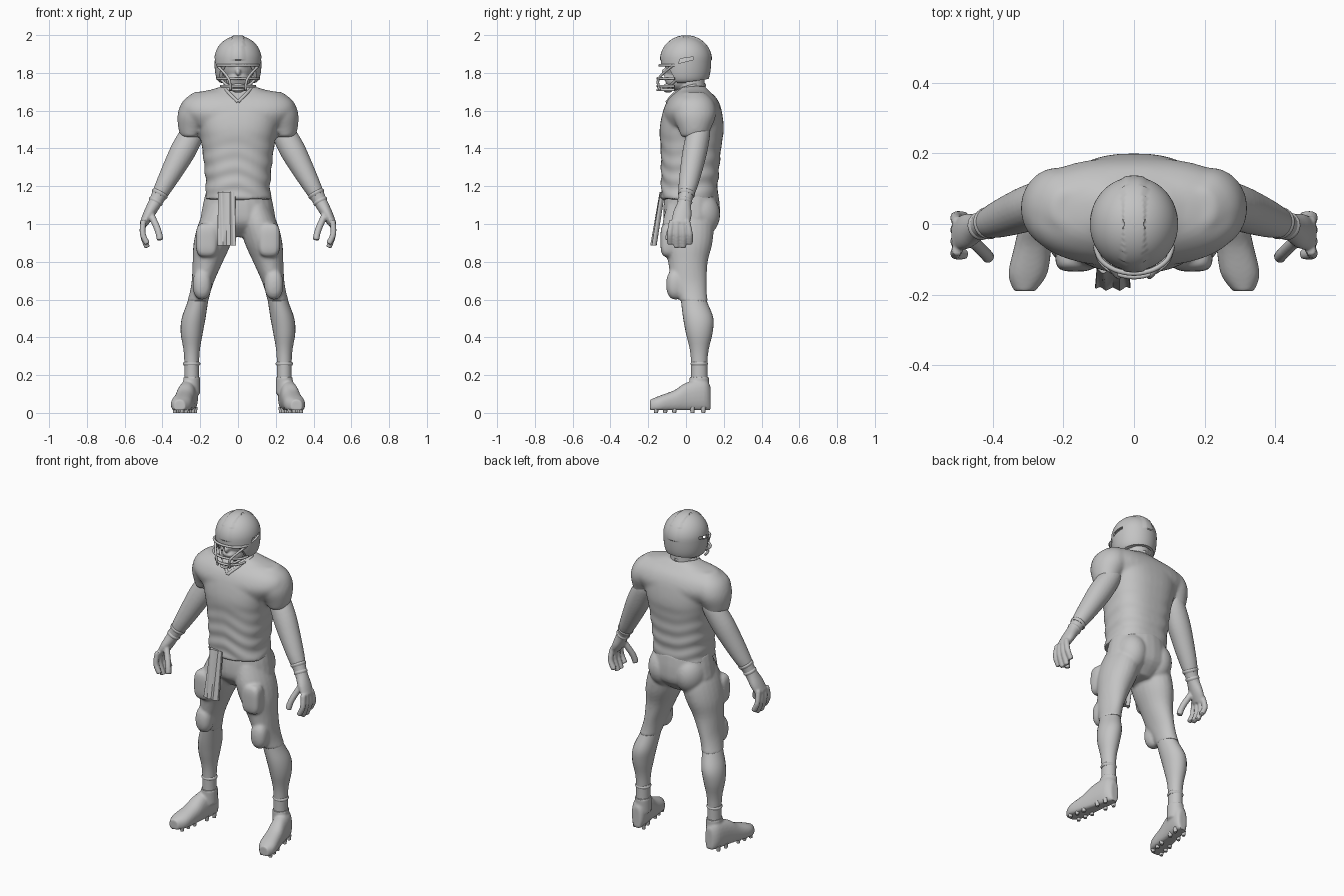
import bpy, bmesh, math
from mathutils import Vector, Matrix

default = bpy.data.objects.get("Cube")
if default:
    bpy.data.objects.remove(default)

clay = bpy.data.materials.new("plain grey")
clay.use_nodes = True
GREY = (.55, .55, .55, 1)
clay.diffuse_color = GREY
clay.node_tree.nodes["Principled BSDF"].inputs["Base Color"].default_value = GREY
UP = Vector((0, 0, 1))
SIDES = {"left": 1, "right": -1}


def smooth_path(stations, steps=4):
    """Catmull-Rom curve through stations holding a position and two radii."""
    points = [Vector(station) for station in stations]
    points = [points[0], *points, points[-1]]
    path = []
    for before, start, end, after in zip(points, points[1:], points[2:], points[3:]):
        for step in range(steps):
            t = step / steps
            bend = 2 * before - 5 * start + 4 * end - after
            twist = 3 * start - before - 3 * end + after
            path.append(start + ((end - before) * t + bend * t ** 2 + twist * t ** 3) / 2)
    return path + [points[-1]]


def sweep(bm, stations, side=1, facing=None, power=2, count=24, caps=True):
    """Skin rounded sections along a path; facing fixes the direction of every section."""
    path = smooth_path([(x * side, *rest) for x, *rest in stations])
    rings = []
    for i, point in enumerate(path):
        centre = Vector(point[:3])
        ahead, behind = path[min(i + 1, len(path) - 1)], path[max(i - 1, 0)]
        direction = facing or Vector(ahead[:3]) - Vector(behind[:3])
        turn = UP.rotation_difference(direction).to_matrix()
        ring = []
        for k in range(count):
            angle = math.tau * k / count
            u, v = [math.copysign(abs(w) ** (2 / power), w) for w in (math.cos(angle), math.sin(angle))]
            ring.append(bm.verts.new(centre + turn @ Vector((u * point[3], v * point[4], 0))))
        rings.append(ring)
    for low, high in zip(rings, rings[1:]):
        for k in range(count):
            n = (k + 1) % count
            bm.faces.new((low[k], low[n], high[n], high[k]))
    if caps:
        bm.faces.new(rings[0][::-1])
        bm.faces.new(rings[-1])


def loft(bm, axis, rows, side=1, **options):
    """Sweep along an axis rule; each row is a height and one or two radii."""
    sweep(bm, [(*axis(h), a, *(b or [a])) for h, a, *b in rows], side, **options)


def tube(bm, points, radius, side=1):
    sweep(bm, [(*point, radius, radius) for point in points], side, count=12)


def band(bm, axis, height, radius, side):
    """A slim raised cuff around a limb."""
    rows = [(height + step, radius - abs(step) / 2) for step in (-.01, 0, .01)]
    loft(bm, axis, rows, side)


def ball(bm, centre, size, power=2):
    """Ellipsoid, squarer with a higher power."""
    made = bmesh.ops.create_uvsphere(bm, u_segments=32, v_segments=24, radius=1)
    for v in made["verts"]:
        shape = [math.copysign(abs(c) ** (2 / power), c) * s for c, s in zip(v.co, size)]
        v.co = Vector(centre) + Vector(shape)


def finish(name, bm, voxel=0, relax=3, cutter=None, shell=0):
    """Turn the bmesh into a shaded object, with its modifiers applied."""
    bmesh.ops.recalc_face_normals(bm, faces=bm.faces)
    obj = bpy.data.objects.new(name, bpy.data.meshes.new(name))
    bm.to_mesh(obj.data)
    bm.free()
    bpy.context.collection.objects.link(obj)
    if shell:
        mod = obj.modifiers.new("Shell", 'SOLIDIFY')
        mod.thickness = shell
    if cutter:
        mod = obj.modifiers.new("Cut", 'BOOLEAN')
        mod.object = cutter
    if voxel:
        mod = obj.modifiers.new("Blend", 'REMESH')
        mod.mode, mod.voxel_size = 'VOXEL', voxel
        mod = obj.modifiers.new("Relax", 'SMOOTH')
        mod.iterations = relax
    if obj.modifiers:
        graph = bpy.context.evaluated_depsgraph_get()
        baked = bpy.data.meshes.new_from_object(obj.evaluated_get(graph))
        obj.modifiers.clear()
        obj.data = baked
    obj.data.materials.clear()
    obj.data.materials.append(clay)
    bpy.ops.object.select_all(action='DESELECT')
    obj.select_set(True)
    bpy.context.view_layer.objects.active = obj
    bpy.ops.object.shade_smooth_by_angle(angle=math.radians(40))
    return obj


# Axis rules: where the centre of each body part runs at a given height
def trunk_axis(z): return 0, z / 25 - .03, z
def sleeve_axis(z): return .615 - z / 4, .045, z
def hip_axis(z): return 0, .03, z
def leg_axis(z): return min(.245, .36 - z / 4), min(.07, max(.01, .19 - z / 4)), z
def arm_axis(z): return 1.04 - .54 * z, z / 5 - .23, z
def towel_axis(z): return -.06, z / 6 - .32, z
def shoe_line(t): return .25 + .06 * t, .13 - .32 * t


# Jersey: trunk, shoulder yoke and padded sleeves blended together, with soft folds at the waist
bm = bmesh.new()
loft(bm, trunk_axis, [(1.13, .18, .15), (1.2, .17, .15), (1.4, .19, .16), (1.5, .21, .17), (1.6, .23, .155),
                      (1.66, .22, .13), (1.7, .17, .09), (1.73, .08, .06)], facing=UP, power=2.5, count=40)
loft(bm, trunk_axis, [(1.52, .24, .14), (1.59, .3, .155), (1.65, .29, .135), (1.69, .23, .1), (1.71, .15, .07)],
     facing=UP, power=2.5, count=40)
for side in SIDES.values():
    loft(bm, sleeve_axis, [(1.46, .05, .07), (1.5, .075, .085), (1.58, .1, .115), (1.65, .09, .1), (1.7, .04, .05)],
         side, facing=UP)
jersey = finish("jersey", bm, voxel=.009, relax=10)
for v in jersey.data.vertices:
    x, y, z = v.co
    fade = max(0, min(1, 6 - 4 * z)) if abs(x) < .2 else 0
    v.co += v.normal * fade * math.sin(75 * z + 9 * abs(x) + 2 * math.sin(14 * x + 9 * y)) / 350

# Collar with a V at the front
bm = bmesh.new()
for side in SIDES.values():
    tube(bm, [(0, -.1, 1.645), (.05, -.055, 1.695), (.075, .03, 1.73), (0, .1, 1.735)], .009, side)
finish("collar", bm)

# Trousers: hips, seat, thighs and the pads under the cloth, ending below the knee
bm = bmesh.new()
loft(bm, hip_axis, [(1.17, .17, .14), (1.08, .19, .15), (1, .19, .14), (.93, .08, .07)], facing=UP)
for side in SIDES.values():
    ball(bm, (.09 * side, .075, 1.05), (.09, .105, .12))
    loft(bm, leg_axis, [(1.1, .08, .11), (1, .1, .135), (.9, .1, .13), (.8, .08, .105), (.7, .06, .095),
                        (.64, .055, .08), (.59, .056, .073)], side, facing=UP)
    ball(bm, (.165 * side, -.09, .915), (.058, .045, .09), power=3.5)
    ball(bm, (.19 * side, -.055, .68), (.05, .05, .08), power=2.3)
finish("trousers", bm, voxel=.008, relax=5)

for label, side in SIDES.items():
    # Lower leg and sock band
    bm = bmesh.new()
    loft(bm, leg_axis, [(.65, .05, .06), (.58, .055, .07), (.5, .063, .08), (.42, .058, .07), (.3, .04, .045),
                        (.1, .04, .045)], side, facing=UP)
    finish(label + "_lower_leg", bm)
    bm = bmesh.new()
    band(bm, leg_axis, .26, .046, side)
    finish(label + "_sock_band", bm)

    # Shoe from heel to toe, flattened underneath, with an ankle cuff
    bm = bmesh.new()
    outline = [(0, .025, .07), (.1, .045, .09), (.4, .05, .08), (.6, .053, .06), (.85, .055, .045), (1, .03, .035)]
    sweep(bm, [(*shoe_line(t), height, width, height) for t, width, height in outline],
          side, facing=Vector((0, -1, 0)), power=2.3)
    loft(bm, leg_axis, [(.1, .045, .05), (.19, .045, .052)], side, facing=UP)
    for v in bm.verts:
        v.co.z = max(v.co.z, .014)
    finish(label + "_shoe", bm, voxel=.007)
    bm = bmesh.new()
    for t in (.12, .3, .6, .75, .9):
        x, y = shoe_line(t)
        for offset in (-.03, .03):
            place = Matrix.Translation(((x + offset) * side, y, .015))
            bmesh.ops.create_cone(bm, cap_ends=True, segments=10, radius1=.01, radius2=.014, depth=.03, matrix=place)
    finish(label + "_cleats", bm)

    # Arm and hand: four fingers and a thumb, each from tip to knuckle
    bm = bmesh.new()
    loft(bm, arm_axis, [(1, .022, .045), (1.05, .03, .05), (1.12, .036), (1.2, .048, .05), (1.3, .06),
                        (1.4, .068, .065), (1.5, .06), (1.56, .04)], side)
    for finger in range(4):
        y = .035 * finger - .085
        tip = .895 if finger in (0, 3) else .875
        tube(bm, [(.48, y, tip), (.505, y, .95), (.5, .75 * y - .01, 1.02)], .016, side)
    tube(bm, [(.412, -.095, .915), (.425, -.08, .97), (.465, -.04, 1.06)], .018, side)
    finish(label + "_arm", bm, voxel=.006)
    bm = bmesh.new()
    band(bm, arm_axis, 1.12, .04, side)
    band(bm, arm_axis, 1.16, .046, side)
    finish(label + "_wristband", bm)

# Towel tucked in the waist, with pleats
bm = bmesh.new()
loft(bm, towel_axis, [(.885, .05, .012), (1.17, .045, .01)], facing=UP, power=5, count=64)
for v in bm.verts:
    v.co.y += math.sin(170 * v.co.x + 6 * v.co.z) / 200
finish("towel", bm)

# Head and neck
bm = bmesh.new()
loft(bm, hip_axis, [(1.66, .08), (1.74, .07), (1.82, .07)], facing=UP)
for centre, size in {"skull": ((0, 0, 1.84), (.09, .11, .11)), "jaw": ((0, -.035, 1.765), (.065, .075, .06)),
                     "nose": ((0, -.11, 1.805), (.014, .02, .02)), "lips": ((0, -.105, 1.77), (.03, .012, .012)),
                     "brow": ((0, -.095, 1.845), (.06, .02, .01))}.values():
    ball(bm, centre, size)
finish("head", bm, voxel=.006)

# Helmet: domed shell with face opening, sloping rear edge and ear slots cut from the side
bm = bmesh.new()
face_opening = [(-.3, 1.84), (-.1, 1.84), (-.06, 1.77), (-.02, 1.7), (-.3, 1.7)]
rear_edge = [(.2, 1.7), (.2, 1.78), (0, 1.75), (0, 1.7)]
ear_slot = [(-.04, 1.85), (-.03, 1.875), (.04, 1.885), (.04, 1.87)]
for outline in (face_opening, rear_edge, ear_slot):
    face = bm.faces.new([bm.verts.new((-.3, y, z)) for y, z in outline])
    moved = bmesh.ops.extrude_face_region(bm, geom=[face])["geom"]
    bmesh.ops.translate(bm, vec=(.6, 0, 0), verts=[g for g in moved if isinstance(g, bmesh.types.BMVert)])
cutter = finish("helmet_cutter", bm)
cutter.hide_render = True
bm = bmesh.new()
dome = []
for degrees in range(-80, 89, 8):
    angle = math.radians(degrees)
    spread = math.cos(angle) ** (1 if degrees > 0 else .2)
    dome.append((1.87 + .125 * math.sin(angle), .125 * spread, .133 * spread))
loft(bm, lambda z: (0, 0, z), dome, facing=UP, count=64, caps=False)
bmesh.ops.holes_fill(bm, edges=[e for e in bm.edges if e.is_boundary and e.verts[0].co.z > 1.9])
for v in bm.verts:
    if abs(v.co.x) < .03 and v.co.z > 1.87:
        v.co += (v.co - UP * 1.87) / 30
finish("helmet", bm, cutter=cutter, shell=.012)
bpy.data.objects.remove(cutter)

# Face guard: curved cage bars and side struts
bm = bmesh.new()
for z, width, depth in ((1.84, .11, .08), (1.77, .11, .09), (1.73, .09, .09), (1.71, .04, .09)):
    angles = [math.radians(a) for a in range(-90, 91, 30)]
    tube(bm, [(width * math.sin(a), -.06 - depth * math.cos(a), z) for a in angles], .007)
for side in SIDES.values():
    tube(bm, [(.04, -.14, 1.71), (.05, -.145, 1.77), (.11, -.07, 1.84)], .007, side)
finish("face_guard", bm)

# Chin cup with straps
bm = bmesh.new()
ball(bm, (0, -.095, 1.72), (.04, .03, .025))
for side in SIDES.values():
    tube(bm, [(.03, -.1, 1.72), (.07, -.07, 1.745), (.1, -.04, 1.78)], .007, side)
finish("chin_cup", bm)
